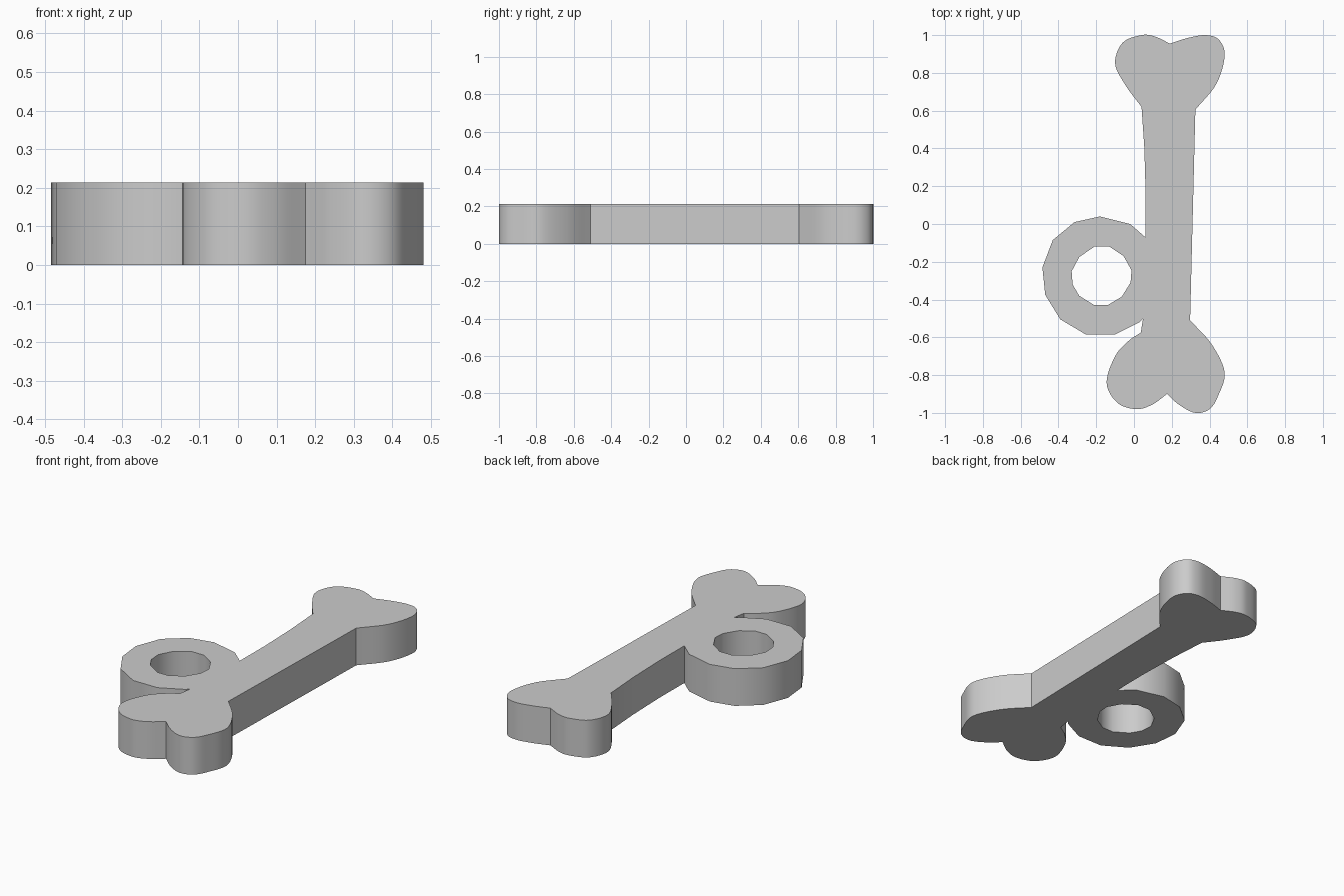
import bpy, bmesh, math
from mathutils import Vector

if "Cube" in bpy.data.objects:
    bpy.data.objects.remove(bpy.data.objects["Cube"])

HEIGHT = 0.213


def smooth_path(points, steps=6):
    """Catmull-Rom curve through the points, open at both ends."""
    p = [Vector(q) for q in points]
    p = [2 * p[0] - p[1]] + p + [2 * p[-1] - p[-2]]
    out = []
    for a, b, c, d in zip(p, p[1:], p[2:], p[3:]):
        for i in range(steps):
            t = i / steps
            out.append(0.5 * (2 * b + (c - a) * t + (2 * a - 5 * b + 4 * c - d) * t * t
                              + (3 * b - a - 3 * c + d) * t ** 3))
    return out + [p[-2]]


# Rounded lobes at the two ends of the bone, listed clockwise
top_left = [(.04, .62), (-.045, .735), (-.10, .85), (-.06, .96), (.04, 1.0), (.11, .993), (.19, .955)]
top_right = [(.19, .955), (.285, .985), (.38, 1.0), (.45, .975), (.48, .89), (.435, .74), (.325, .605)]
bottom_right = [(.297, -.51), (.41, -.635), (.48, -.785), (.445, -.91), (.40, -.98), (.325, -1.0),
                (.24, -.958), (.175, -.90)]
bottom_left = [(.175, -.90), (.095, -.957), (.01, -.98), (-.09, -.945), (-.145, -.84), (-.10, -.70),
               (-.03, -.62), (.036, -.575)]

# Faceted outer side of the ring, with the narrow gap beside the lower lobe
ring_outer = [(.048, -.50), (.03, -.52), (-.10, -.585), (-.255, -.585), (-.39, -.505), (-.47, -.375),
              (-.485, -.23), (-.43, -.085), (-.315, .01), (-.18, .04), (-.02, 0), (.06, -.07)]
ring_hole = [(-.13, -.12), (-.055, -.17), (-.013, -.245), (-.018, -.31), (-.065, -.385), (-.14, -.43),
             (-.21, -.43), (-.29, -.38), (-.325, -.32), (-.33, -.25), (-.29, -.175), (-.21, -.12)]

# Slightly bowed left side of the shaft
shaft_left = [(.062, .15), (.055, .40)]

outline = (smooth_path(top_left)[:-1] + smooth_path(top_right)
           + smooth_path(bottom_right)[:-1] + smooth_path(bottom_left)
           + ring_outer + shaft_left)

# Fill the outline around the hole, then extrude it to a thick plate
bm = bmesh.new()
edges = []
for loop in (outline, ring_hole):
    verts = [bm.verts.new((q[0], q[1], 0)) for q in loop]
    edges += [bm.edges.new((a, b)) for a, b in zip(verts, verts[1:] + verts[:1])]
bmesh.ops.triangle_fill(bm, edges=edges, use_beauty=True, use_dissolve=False)
top = bmesh.ops.extrude_face_region(bm, geom=bm.faces[:])["geom"]
bmesh.ops.translate(bm, vec=(0, 0, HEIGHT), verts=[g for g in top if isinstance(g, bmesh.types.BMVert)])
bmesh.ops.recalc_face_normals(bm, faces=bm.faces[:])
mesh = bpy.data.meshes.new("bone_with_ring")
bm.to_mesh(mesh)
bm.free()

bone = bpy.data.objects.new("bone_with_ring", mesh)
bpy.context.collection.objects.link(bone)
grey = bpy.data.materials.new("light grey")
grey.diffuse_color = (0.6, 0.6, 0.6, 1)
grey.use_nodes = True
grey.node_tree.nodes["Principled BSDF"].inputs["Base Color"].default_value = grey.diffuse_color
mesh.materials.append(grey)

# Smooth walls with sharp rims
bpy.context.view_layer.objects.active = bone
bone.select_set(True)
bpy.ops.object.shade_smooth_by_angle(angle=math.radians(35))
